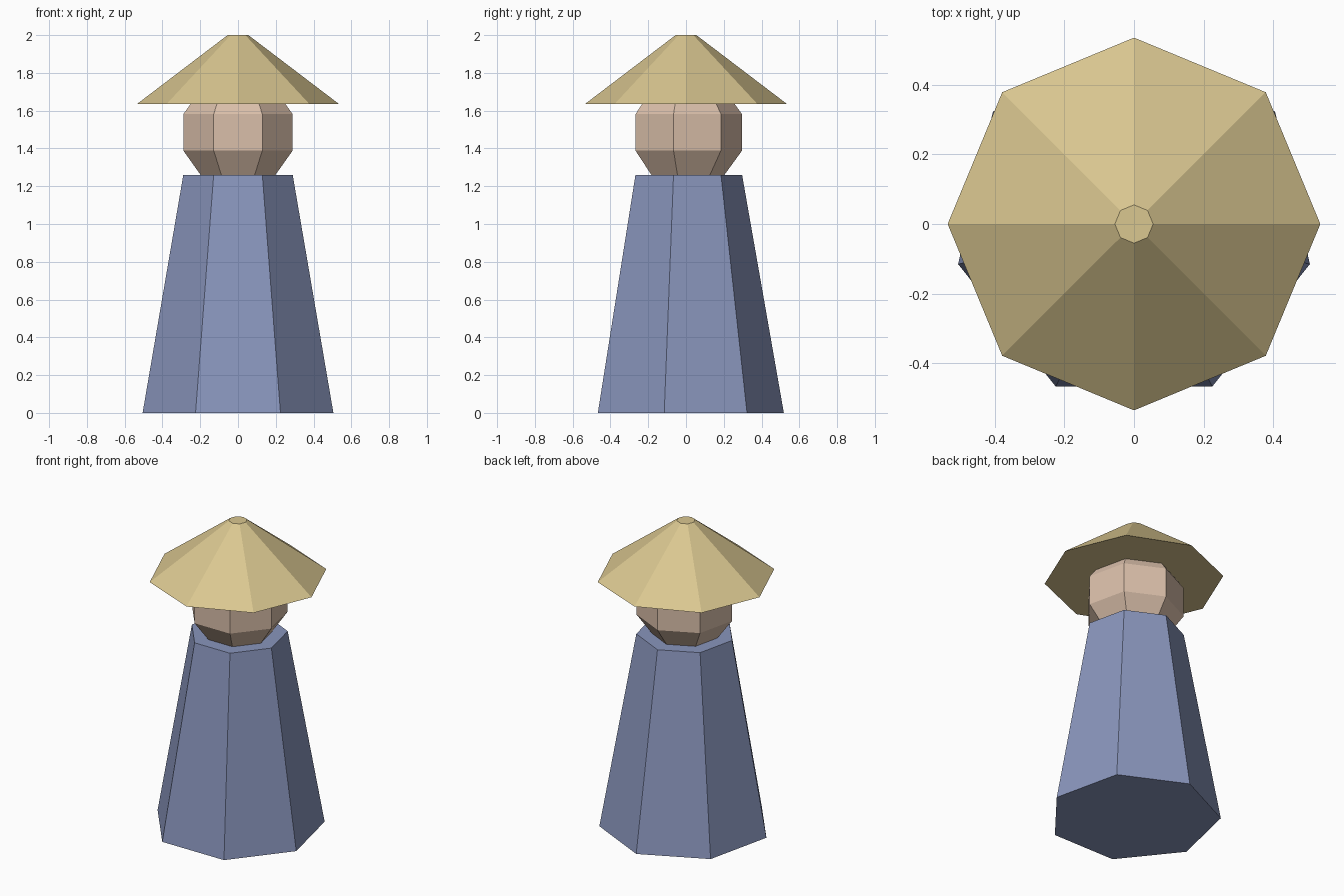
import bpy
import bmesh
from math import sin, cos, pi

if "Cube" in bpy.data.objects:
    bpy.data.objects.remove(bpy.data.objects["Cube"])


def material(name, rgb):
    mat = bpy.data.materials.new(name)
    mat.diffuse_color = (*rgb, 1)
    mat.use_nodes = True
    mat.node_tree.nodes["Principled BSDF"].inputs["Base Color"].default_value = mat.diffuse_color
    return mat


def turned(name, profile, sides, mat):
    """Flat-faced turned solid from (radius, z) rings; one corner faces +y."""
    bm = bmesh.new()
    rings = []
    for r, z in profile:
        if r == 0:
            rings.append([bm.verts.new((0, 0, z))] * sides)
        else:
            rings.append([bm.verts.new((-r * sin(2 * pi * i / sides),
                                        r * cos(2 * pi * i / sides), z))
                          for i in range(sides)])
    for low, high in zip(rings, rings[1:]):
        for i in range(sides):
            j = (i + 1) % sides
            corners = [low[i], low[j], high[j], high[i]]
            bm.faces.new(list(dict.fromkeys(corners)))
    if profile[0][0]:
        bm.faces.new(rings[0][::-1])
    if profile[-1][0]:
        bm.faces.new(rings[-1])
    bmesh.ops.recalc_face_normals(bm, faces=bm.faces)
    mesh = bpy.data.meshes.new(name)
    bm.to_mesh(mesh)
    bm.free()
    mesh.materials.append(mat)
    obj = bpy.data.objects.new(name, mesh)
    bpy.context.collection.objects.link(obj)
    return obj


# Robe: seven-sided taper, flat face to the front
turned("robe", [(0.518, 0), (0.297, 1.26)], 7,
       material("robe_blue", (0.25, 0.30, 0.50)))

# Head: low-poly ball, five bands, partly sunk into robe and hat
R, ZC, BANDS = 0.312, 1.485, 5
ball = [(R * sin(pi * k / BANDS) if 0 < k < BANDS else 0,
         ZC - R * cos(pi * k / BANDS)) for k in range(BANDS + 1)]
turned("head", ball, 7, material("skin", (0.70, 0.52, 0.40)))

# Hat: wide eight-sided cone with a small flat tip
turned("hat", [(0.535, 1.635), (0.055, 2.0)], 8,
       material("straw", (0.70, 0.57, 0.28)))
